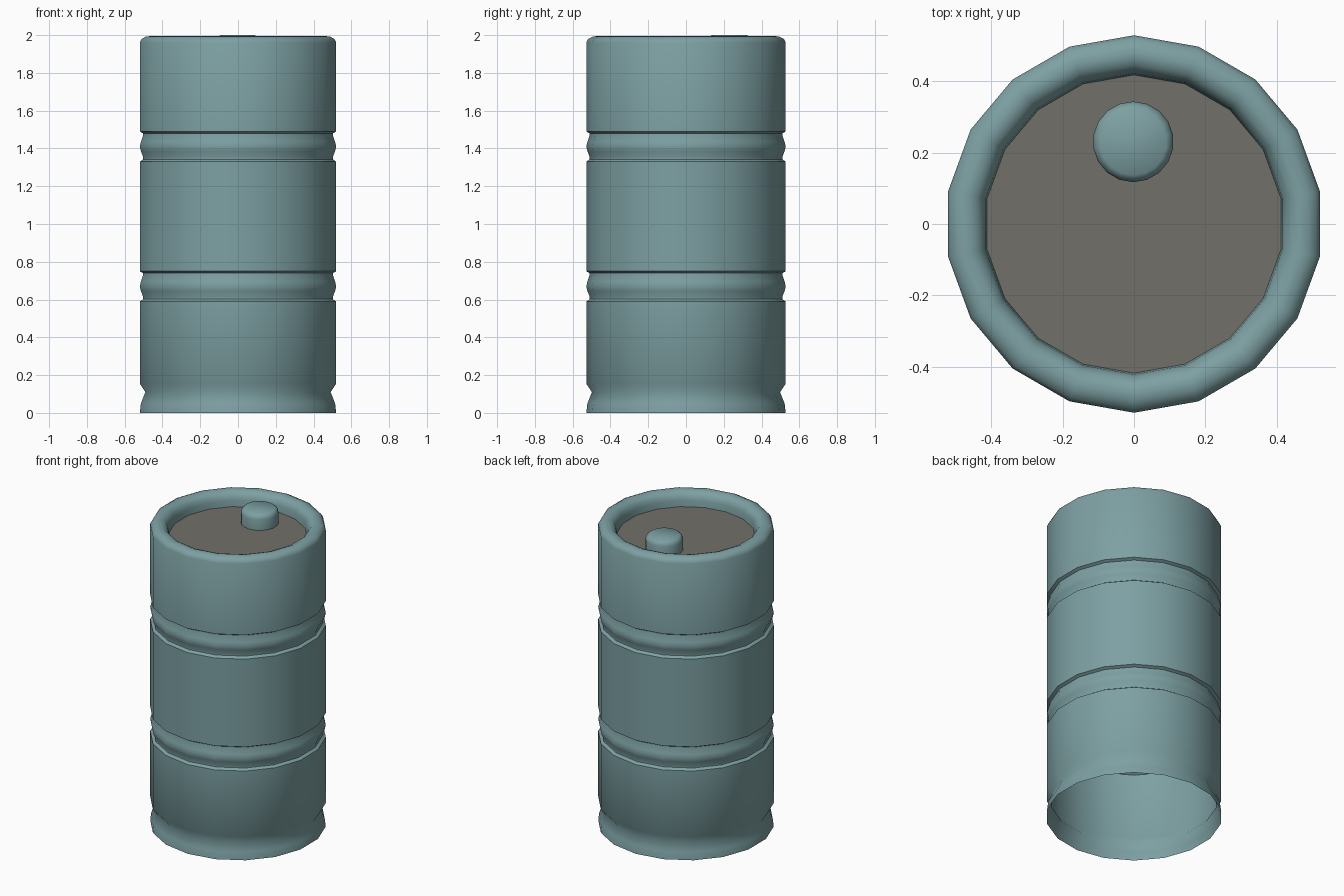
import bpy, bmesh, math

if "Cube" in bpy.data.objects:
    bpy.data.objects.remove(bpy.data.objects["Cube"])


def material(name, color):
    m = bpy.data.materials.new(name)
    m.diffuse_color = (*color, 1)
    m.use_nodes = True
    m.node_tree.nodes["Principled BSDF"].inputs["Base Color"].default_value = m.diffuse_color
    return m


def lathe(name, profile, sides, mat, center=(0, 0), close_top=False, sharp=55):
    """Revolve (radius, z) points around a vertical axis."""
    bm = bmesh.new()
    rings = []
    for r, z in profile:
        angles = [math.pi / 2 + 2 * math.pi * i / sides for i in range(sides)]
        rings.append([bm.verts.new((center[0] + r * math.cos(a),
                                    center[1] + r * math.sin(a), z)) for a in angles])
    for low, high in zip(rings, rings[1:]):
        for i in range(sides):
            j = (i + 1) % sides
            bm.faces.new((low[i], low[j], high[j], high[i]))
    if close_top:
        bm.faces.new(rings[-1])
    mesh = bpy.data.meshes.new(name)
    bm.to_mesh(mesh)
    bm.free()
    mesh.materials.append(mat)
    obj = bpy.data.objects.new(name, mesh)
    bpy.context.collection.objects.link(obj)
    bpy.context.view_layer.objects.active = obj
    bpy.ops.object.select_all(action='DESELECT')
    obj.select_set(True)
    bpy.ops.object.shade_smooth_by_angle(angle=math.radians(sharp))
    return obj


teal = material("teal_paint", (0.205, 0.352, 0.365))
brown = material("lid_grey", (0.17, 0.163, 0.138))
R = 0.528


def rib(z):
    # Rounded hoop sitting in a shallow groove, centred at height z
    return [(R, z - 0.08), (0.51, z - 0.068), (0.51, z - 0.055), (0.522, z - 0.025), (R, z),
            (0.522, z + 0.025), (0.51, z + 0.06), (0.51, z + 0.07), (R, z + 0.08)]


# Shell: flared foot, two hoops, rolled rim, open underneath
foot = [(R, 0), (0.522, 0.05), (0.498, 0.11), (R, 0.155)]
rim = [(R, 1.96), (0.518, 1.98), (0.495, 1.992), (0.47, 1.995),
       (0.445, 1.985), (0.428, 1.965), (0.421, 1.94), (0.417, 1.90)]
lathe("barrel_shell", foot + rib(0.67) + rib(1.41) + rim, 18, teal)

# Recessed lid
lathe("lid", [(0.417, 1.90)], 18, brown, close_top=True)

# Bung cap on the lid
lathe("bung_cap", [(0.113, 1.90), (0.113, 1.97), (0.107, 1.988), (0.093, 2.0)],
      18, teal, center=(-0.002, 0.23), close_top=True, sharp=60)
